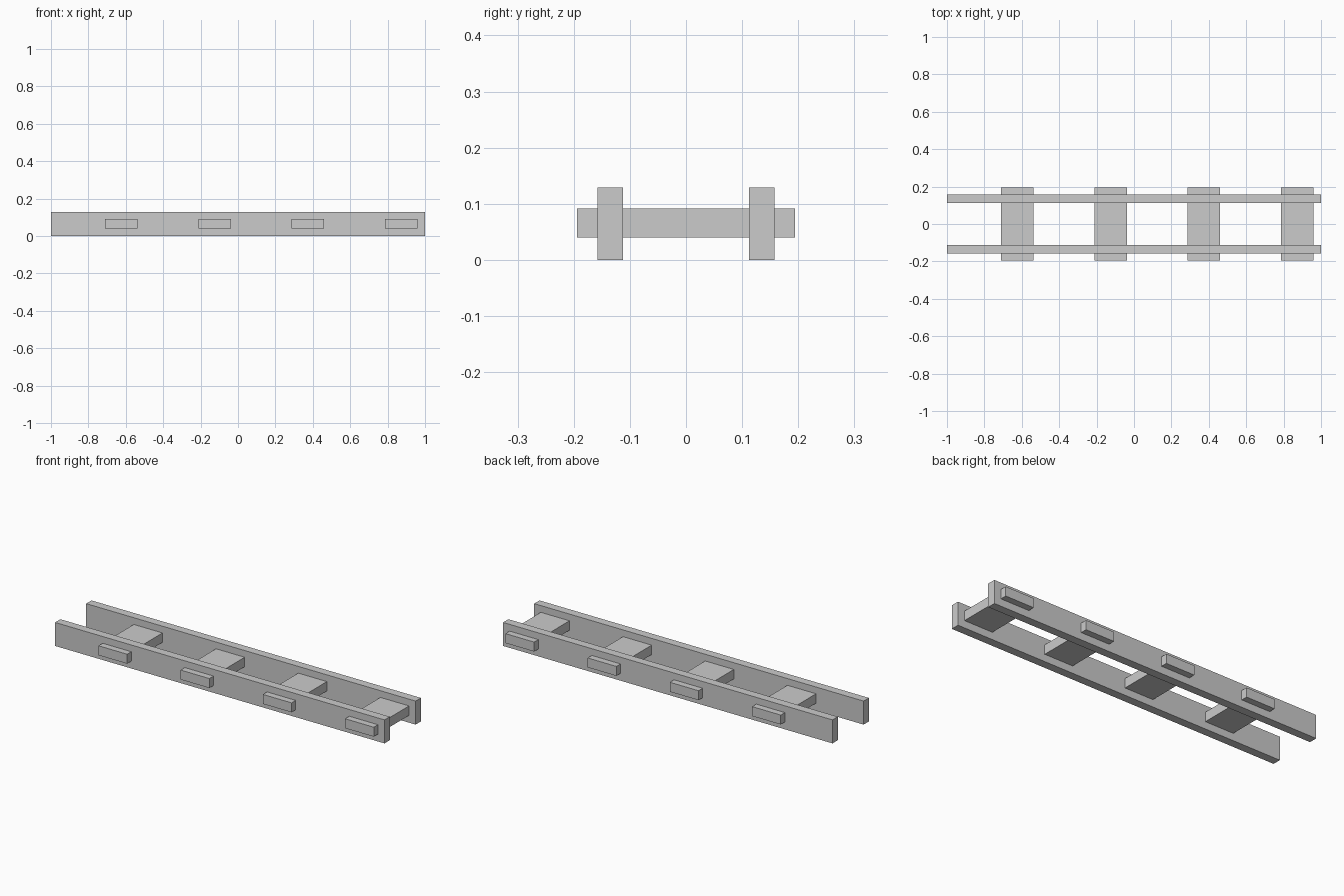
import bpy

if "Cube" in bpy.data.objects:
    bpy.data.objects.remove(bpy.data.objects["Cube"])


def box(name, center, size):
    bpy.ops.mesh.primitive_cube_add(size=1, location=center)
    obj = bpy.context.object
    obj.name = name
    obj.scale = size
    bpy.ops.object.transform_apply(location=False, rotation=False, scale=True)
    return obj


# Two long side rails
for side, label in ((-1, "front"), (1, "back")):
    box(f"{label}_rail", (0, side * 0.135, 0.0645), (2.0, 0.046, 0.129))

# Four flat cross pieces passing through both rails
for i in range(4):
    box(f"cross_piece_{i + 1}", (-0.624 + i * 0.499, 0, 0.066), (0.174, 0.388, 0.052))
